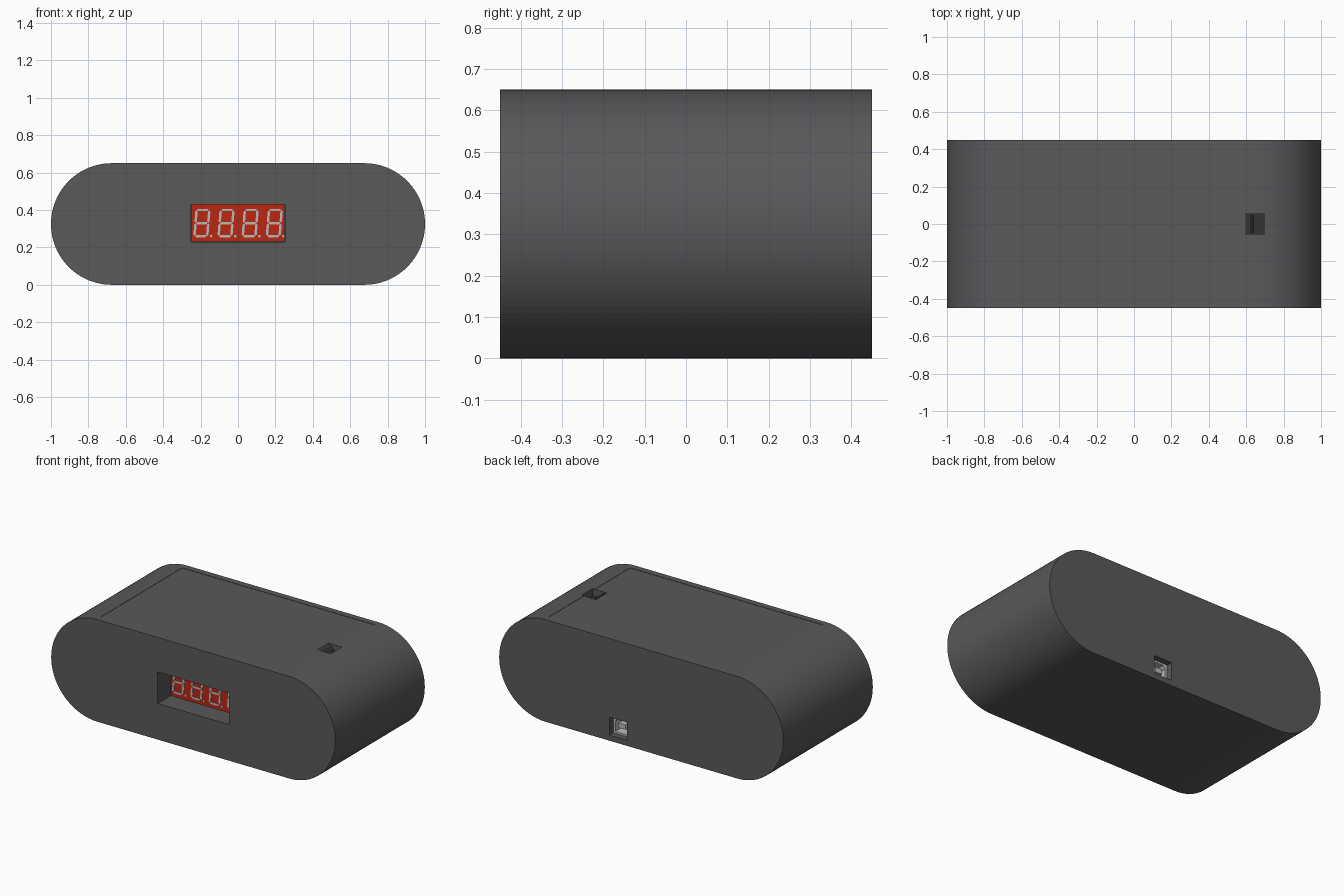
import bpy, bmesh
from math import sin, cos, pi
from mathutils import Vector

if "Cube" in bpy.data.objects:
    bpy.data.objects.remove(bpy.data.objects["Cube"])


def material(name, rgb):
    m = bpy.data.materials.new(name)
    m.diffuse_color = (*rgb, 1)
    m.use_nodes = True
    m.node_tree.nodes["Principled BSDF"].inputs["Base Color"].default_value = m.diffuse_color
    return m


DARK = material("dark_plastic", (0.1, 0.1, 0.105))
RED = material("red_panel", (0.5, 0.02, 0.006))
PALE = material("pale_segment", (0.5, 0.5, 0.5))
BLACK = material("black_plastic", (0.04, 0.04, 0.042))
STEEL = material("steel", (0.5, 0.5, 0.5))


def make(name, bm, mat=None):
    bmesh.ops.recalc_face_normals(bm, faces=bm.faces)
    me = bpy.data.meshes.new(name)
    bm.to_mesh(me)
    bm.free()
    ob = bpy.data.objects.new(name, me)
    bpy.context.collection.objects.link(ob)
    if mat:
        me.materials.append(mat)
    return ob


def add_prism(bm, pts, a, b, axis="y"):
    """Extrude a 2D outline (x,z along y, or x,y along z) from a to b."""
    put = (lambda p, d: (p[0], d, p[1])) if axis == "y" else (lambda p, d: (p[0], p[1], d))
    lo = [bm.verts.new(put(p, a)) for p in pts]
    hi = [bm.verts.new(put(p, b)) for p in pts]
    bm.faces.new(lo)
    bm.faces.new(hi[::-1])
    n = len(pts)
    for i in range(n):
        j = (i + 1) % n
        bm.faces.new((lo[i], hi[i], hi[j], lo[j]))


def prism(name, pts, a, b, mat=None):
    bm = bmesh.new()
    add_prism(bm, pts, a, b)
    return make(name, bm, mat)


def rect(x0, x1, z0, z1):
    return [(x0, z0), (x1, z0), (x1, z1), (x0, z1)]


def cut(ob, pts, a, b):
    c = prism("cutter", pts, a, b)
    c.hide_render = True
    mod = ob.modifiers.new("cut", "BOOLEAN")
    mod.operation, mod.solver, mod.object = "DIFFERENCE", "EXACT", c
    bpy.context.view_layer.objects.active = ob
    bpy.ops.object.modifier_apply(modifier=mod.name)
    bpy.data.objects.remove(c)


# Case: stadium profile with window, port, switch opening and shallow top panel
R, N = 0.325, 48
outline = [(0.675 + R * cos(t), R + R * sin(t)) for t in [-pi / 2 + pi * i / N for i in range(N + 1)]]
outline += [(-x, z) for x, z in reversed(outline)]
case = prism("case", outline, -0.45, 0.45, DARK)
cut(case, rect(-0.68, 0.68, 0.648, 0.7), -0.41, 0.41)
cut(case, rect(-0.25, 0.25, 0.23, 0.43), -0.5, -0.30)
cut(case, rect(0.10, 0.225, 0.035, 0.15), 0.33, 0.5)
cut(case, rect(0.595, 0.695, 0.56, 0.7), -0.055, 0.055)

# Display panel
FACE = -0.32
prism("display_panel", rect(-0.249, 0.249, 0.231, 0.429), FACE, -0.301, RED)

# Seven-segment digits: pointed bars, slightly slanted, plus round points
bm = bmesh.new()
W, H, T, ZC = 0.034, 0.070, 0.0065, 0.33


def bar(cx, p, q):
    p, q = Vector(p), Vector(q)
    d = (q - p).normalized()
    n = Vector((-d.y, d.x)) * T
    p, q = p + d * 0.002, q - d * 0.002
    pts = [p, p + d * T + n, q - d * T + n, q, q - d * T - n, p + d * T - n]
    add_prism(bm, [(cx + v.x + 0.08 * v.y, ZC + v.y) for v in pts], FACE - 0.003, FACE)


for i in range(4):
    cx = -0.193 + 0.129 * i
    for z in (-H, 0, H):
        bar(cx, (-W, z), (W, z))
    for x in (-W, W):
        bar(cx, (x, -H), (x, 0))
        bar(cx, (x, 0), (x, H))
    add_prism(bm, [(cx + 0.049 + 0.007 * cos(k * pi / 8), ZC - H + 0.007 * sin(k * pi / 8))
                   for k in range(16)], FACE - 0.003, FACE)
make("display_segments", bm, PALE)

# Rear data socket: chamfered steel shell with a centre tongue
socket = prism("socket_shell", rect(0.106, 0.219, 0.038, 0.147), 0.331, 0.415, STEEL)
cut(socket, [(0.118, 0.05), (0.207, 0.05), (0.207, 0.115), (0.19, 0.135), (0.135, 0.135), (0.118, 0.115)],
    0.35, 0.45)
prism("socket_tongue", rect(0.138, 0.187, 0.077, 0.108), 0.345, 0.41, STEEL)

# Top power switch: rocker sitting inside its opening
prism("rocker_switch", [(0.597, 0.565), (0.693, 0.565), (0.693, 0.60), (0.64, 0.615),
                        (0.62, 0.64), (0.597, 0.649)], -0.052, 0.052, BLACK)
